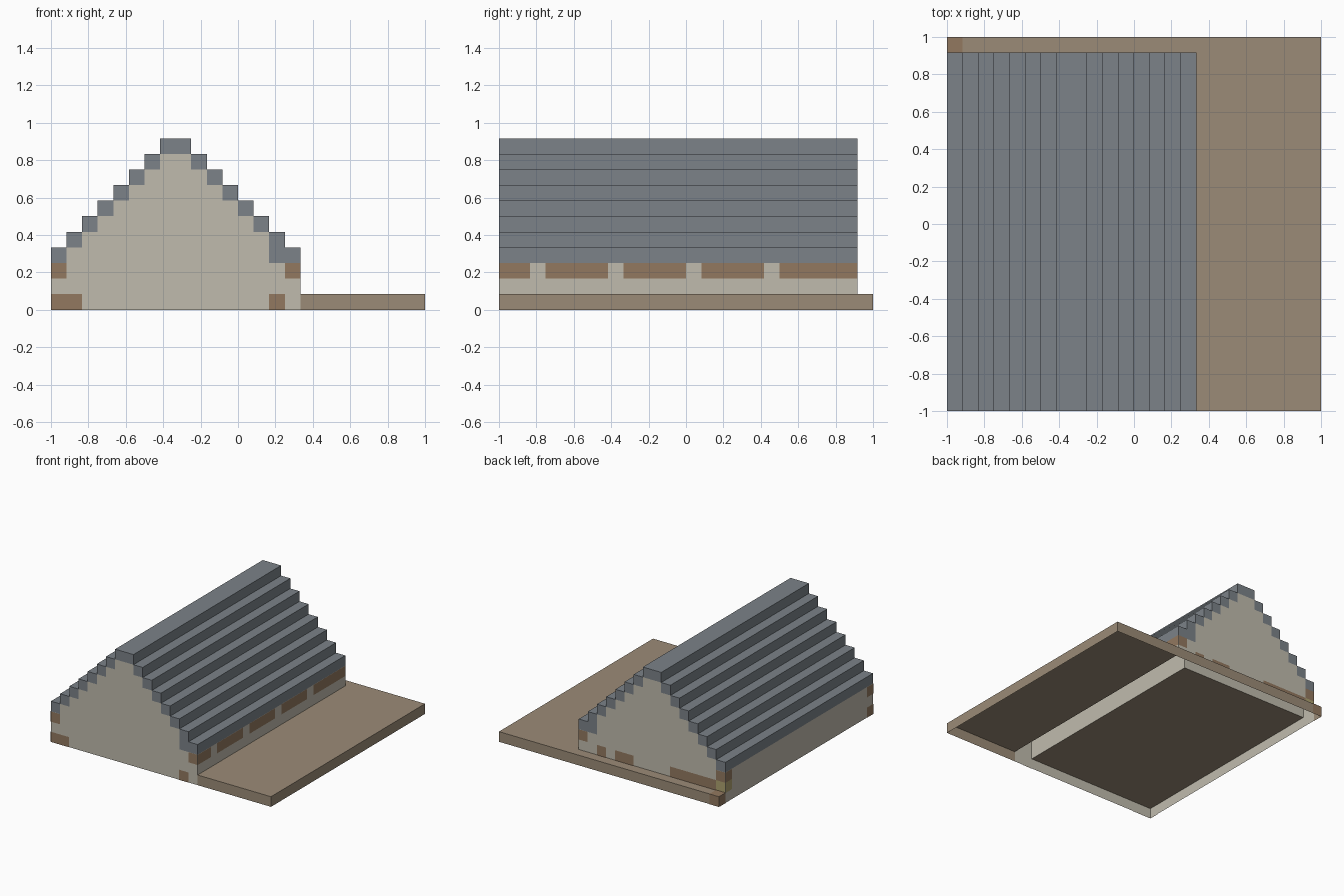
import bpy

if "Cube" in bpy.data.objects:
    bpy.data.objects.remove(bpy.data.objects["Cube"])

U = 1 / 12  # one building block; the plot is 24 x 24 blocks


def material(name, rgb):
    m = bpy.data.materials.new(name)
    m.diffuse_color = (*rgb, 1)
    m.use_nodes = True
    m.node_tree.nodes["Principled BSDF"].inputs["Base Color"].default_value = m.diffuse_color
    return m


SLATE = material("slate", (0.20, 0.225, 0.25))
PLASTER = material("plaster", (0.53, 0.50, 0.42))
TIMBER = material("timber", (0.29, 0.19, 0.115))
EARTH = material("earth", (0.33, 0.26, 0.185))
STRAW = material("straw", (0.42, 0.36, 0.16))


def build(name, polys, mat):
    """Make one object from polygons given in block units."""
    verts, faces = [], []
    for p in polys:
        faces.append(range(len(verts), len(verts) + len(p)))
        verts += [(x * U - 1, y * U - 1, z * U) for x, y, z in p]
    me = bpy.data.meshes.new(name)
    me.from_pydata(verts, [], [list(f) for f in faces])
    me.materials.append(mat)
    ob = bpy.data.objects.new(name, me)
    bpy.context.collection.objects.link(ob)
    return ob


def wall_x(x, y0, y1, z0, z1, right=True):
    p = [(x, y0, z0), (x, y1, z0), (x, y1, z1), (x, y0, z1)]
    return p if right else p[::-1]


def wall_y(y, x0, x1, z0, z1, back=False):
    p = [(x0, y, z0), (x1, y, z0), (x1, y, z1), (x0, y, z1)]
    return p[::-1] if back else p


def flat(z, x0, x1, y0, y1):
    return [(x0, y0, z), (x1, y0, z), (x1, y1, z), (x0, y1, z)]


def box(x0, x1, y0, y1, z0, z1):
    return [wall_x(x1, y0, y1, z0, z1), wall_x(x0, y0, y1, z0, z1, False),
            wall_y(y0, x0, x1, z0, z1), wall_y(y1, x0, x1, z0, z1, True),
            flat(z1, x0, x1, y0, y1), flat(z0, x0, x1, y0, y1)[::-1]]


# Stepped roof: one course per block, mirrored about the ridge
courses = box(7, 9, 0, 23, 10, 11)
for i in range(7):
    courses += box(i, i + 1, 0, 23, 3 + i, 4 + i)
    courses += box(15 - i, 16 - i, 0, 23, 3 if i == 1 else 3 + i, 4 + i)
build("roof_courses", courses, SLATE)

# Gable ends with the same stepped outline under the roof
tops = [3 + i for i in range(7)] + [10, 10] + [9, 8, 7, 6, 5, 3, 3]


def gable(y, z0):
    pts = [(0, y, z0)]
    for i, t in enumerate(tops):
        pts += [(i, y, t), (i + 1, y, t)]
    return pts + [(16, y, z0)]


build("front_gable", [gable(0, 0)[::-1]], PLASTER)
build("back_gable", [gable(23, 1)], PLASTER)

# Long side walls, and the inner faces of the hollow right and back walls
build("left_wall", [wall_x(0, 0, 23, 0, 3, False)], PLASTER)
build("right_wall", [wall_x(16, 0, 23, 1, 3)], PLASTER)
build("inner_walls", [wall_x(14, 0, 21.5, 1, 3),
                      wall_y(21.5, 0, 14, 1, 3, True)], PLASTER)

# Thin ground slab, open underneath, and the floor of the house
build("ground_slab", [flat(1, 16, 24, 0, 24), flat(1, 0, 16, 23, 24),
                      wall_x(24, 0, 24, 0, 1), wall_x(0, 23, 24, 0, 1, False),
                      wall_y(0, 16, 24, 0, 1), wall_y(24, 0, 24, 0, 1, True)], EARTH)
build("house_floor", [flat(1, 0, 14, 0, 21.5)], EARTH)

# Flush timber panels, lifted a hair off the walls
E = 0.03
side = [(0, 2), (3, 7), (8, 12), (13, 17), (18, 23)]
build("right_wall_beams", [wall_x(16 + E, a, b, 2, 3) for a, b in side], TIMBER)
front = [(0, 1, 2), (15, 16, 2), (0, 2, 0), (14, 15, 0)]
build("front_timbers", [wall_y(-E, a, b, z, z + 1) for a, b, z in front], TIMBER)
back = [(0, 1, 2), (15, 16, 2), (1, 6, 1), (10, 12, 1), (13, 14, 1)]
build("back_timbers", [wall_y(23 + E, a, b, z, z + 1, True) for a, b, z in back], TIMBER)
build("left_corner_timbers", [wall_x(-E, 0, 1, 2, 3, False), wall_x(-E, 22, 23, 2, 3, False),
                              wall_x(-E, 0, 1, 0, 1, False), wall_x(-E, 23, 24, 0, 1, False)], TIMBER)
build("corner_slab_timber", [flat(1 + E, 0, 1, 23, 24),
                             wall_y(24 + E, 0, 1, 0, 1, True)], TIMBER)
build("straw_corner", [wall_x(-E, 22, 23, 1, 2, False),
                       wall_y(23 + E, 0, 1, 1, 2, True)], STRAW)
